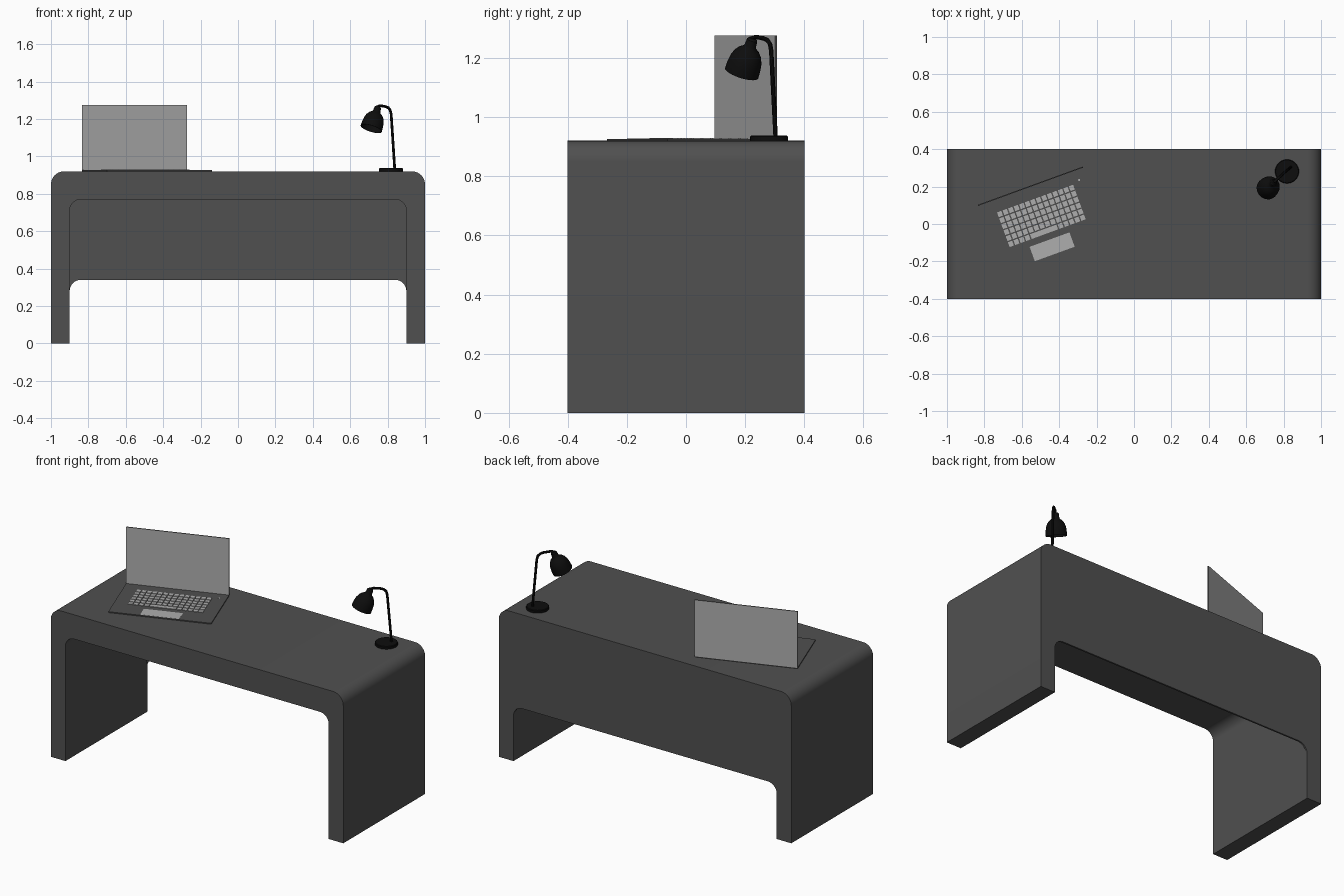
import bpy, bmesh, math
from mathutils import Matrix, Vector

if "Cube" in bpy.data.objects:
    bpy.data.objects.remove(bpy.data.objects["Cube"])


def material(name, v):
    m = bpy.data.materials.new(name)
    m.diffuse_color = (v, v, v, 1)
    m.use_nodes = True
    m.node_tree.nodes["Principled BSDF"].inputs["Base Color"].default_value = m.diffuse_color
    return m


CHARCOAL = material("charcoal", 0.08)
SILVER = material("silver grey", 0.42)
BLACK = material("black", 0.004)


def finish(name, bm, mats, smooth=True, matrix=None):
    bmesh.ops.recalc_face_normals(bm, faces=bm.faces)
    me = bpy.data.meshes.new(name)
    bm.to_mesh(me)
    bm.free()
    ob = bpy.data.objects.new(name, me)
    bpy.context.collection.objects.link(ob)
    for m in mats:
        me.materials.append(m)
    if matrix:
        ob.matrix_world = matrix
    if smooth:
        shade(ob)
    return ob


def activate(ob):
    bpy.ops.object.select_all(action='DESELECT')
    ob.select_set(True)
    bpy.context.view_layer.objects.active = ob


def shade(ob):
    activate(ob)
    bpy.ops.object.shade_smooth_by_angle(angle=math.radians(35))


def add_box(bm, x0, x1, y0, y1, z0, z1):
    mat = Matrix.Translation(((x0 + x1) / 2, (y0 + y1) / 2, (z0 + z1) / 2)) \
        @ Matrix.Diagonal((x1 - x0, y1 - y0, z1 - z0, 1))
    bmesh.ops.create_cube(bm, size=1, matrix=mat)


def arch(name, half, z0, z1, r, y0, y1):
    """Block with two rounded upper corners, extruded along y."""
    pts = [(-half, z0), (half, z0)]
    for cx, start in ((half - r, 0), (r - half, 90)):
        for i in range(13):
            a = math.radians(start + i * 7.5)
            pts.append((cx + r * math.cos(a), z1 - r + r * math.sin(a)))
    bm = bmesh.new()
    face = bm.faces.new([bm.verts.new((x, y0, z)) for x, z in pts])
    ext = bmesh.ops.extrude_face_region(bm, geom=[face])
    verts = [v for v in ext['geom'] if isinstance(v, bmesh.types.BMVert)]
    bmesh.ops.translate(bm, verts=verts, vec=(0, y1 - y0, 0))
    return finish(name, bm, [CHARCOAL], smooth=False)


# Desk: rounded block, knee space cut from the front, lower gap cut through the back
desk = arch("desk", 1.0, 0, 0.92, 0.07, -0.4, 0.4)
cutters = [arch("knee_space_cutter", 0.9, -0.1, 0.77, 0.06, -0.5, 0.39),
           arch("back_gap_cutter", 0.9, -0.1, 0.34, 0.06, -0.6, 0.5)]
for c in cutters:
    c.hide_render = True
    mod = desk.modifiers.new(c.name, 'BOOLEAN')
    mod.operation, mod.solver, mod.object = 'DIFFERENCE', 'EXACT', c
    activate(desk)
    bpy.ops.object.modifier_apply(modifier=mod.name)
for c in cutters:
    bpy.data.objects.remove(c)
shade(desk)

# Laptop: local x along the hinge, local -y toward the user
LAPTOP = Matrix.Translation((-0.834, 0.10, 0.92)) @ Matrix.Rotation(math.radians(20), 4, 'Z')
W, D, TOP = 0.597, 0.39, 0.006


def plate(name, mats, *dims):
    bm = bmesh.new()
    add_box(bm, *dims)
    return finish(name, bm, mats, False, LAPTOP)


plate("laptop_base", [CHARCOAL], 0, W, -D, 0, 0, TOP)
plate("touchpad", [SILVER], 0.183, 0.41, -0.385, -0.303, TOP - 0.002, TOP + 0.001)

# Screen: grey panel on both sides with a dark rim
screen = plate("laptop_screen", [SILVER, CHARCOAL], 0, W, -0.003, 0.003, TOP, 0.355)
for p in screen.data.polygons:
    p.material_index = 0 if abs(p.normal.y) > 0.9 else 1

# Keyboard: six rows of keys, the last one with a space bar
bm = bmesh.new()
px, py, gap = 0.44 / 14, 0.204 / 6, 0.0035
for row in range(6):
    widths = [1] * 14 if row < 5 else [1] * 4 + [5] + [1] * 5
    col = 0
    for w in widths:
        x, y = 0.079 + col * px, -0.067 - row * py
        add_box(bm, x + gap, x + w * px - gap, y - py + gap, y - gap, TOP - 0.002, TOP + 0.003)
        col += w
finish("keyboard_keys", bm, [SILVER], False, LAPTOP)

# Power button beside the hinge
bm = bmesh.new()
bmesh.ops.create_cone(bm, cap_ends=True, segments=12, radius1=0.006, radius2=0.006, depth=0.003,
                      matrix=Matrix.Translation((0.554, -0.058, TOP)))
finish("power_button", bm, [SILVER], True, LAPTOP)


def lathe(name, profile, matrix, n=32):
    """Revolve (radius, height) points around local z."""
    bm = bmesh.new()
    vs = [bm.verts.new((r, 0, z)) for r, z in profile]
    es = [bm.edges.new(e) for e in zip(vs, vs[1:])]
    bmesh.ops.spin(bm, geom=vs + es, cent=(0, 0, 0), axis=(0, 0, 1),
                   angle=math.tau, steps=n, use_duplicate=False)
    bmesh.ops.remove_doubles(bm, verts=bm.verts, dist=1e-5)
    return finish(name, bm, [BLACK], True, matrix)


# Lamp foot
lathe("lamp_foot", [(0, 0), (0.064, 0), (0.064, 0.014), (0.061, 0.017), (0, 0.017)],
      Matrix.Translation((0.818, 0.281, 0.92)))

# Lamp shade: hollow bell hung along a tilted axis
top, rim = Vector((0.75, 0.226, 1.268)), Vector((0.711, 0.187, 1.145))
aim = (rim - top).to_track_quat('Z', 'Y').to_matrix().to_4x4()
lathe("lamp_shade",
      [(0, 0), (0.012, 0.001), (0.018, 0.008), (0.02, 0.03), (0.023, 0.036), (0.036, 0.046),
       (0.048, 0.062), (0.055, 0.082), (0.058, 0.105), (0.059, 0.131), (0.056, 0.131),
       (0.055, 0.105), (0.052, 0.083), (0.045, 0.064), (0.033, 0.05), (0, 0.04)],
      Matrix.Translation(top) @ aim)

# Lamp stem: bent round tube
cu = bpy.data.curves.new("lamp_stem", 'CURVE')
cu.dimensions = '3D'
cu.bevel_depth, cu.bevel_resolution, cu.use_fill_caps = 0.0075, 3, True
path = [(0.838, 0.303, 0.93), (0.819, 0.288, 1.225), (0.814, 0.284, 1.247), (0.804, 0.275, 1.26),
        (0.79, 0.262, 1.266), (0.762, 0.237, 1.271), (0.752, 0.227, 1.269), (0.747, 0.222, 1.255)]
sp = cu.splines.new('POLY')
sp.points.add(len(path) - 1)
for p, co in zip(sp.points, path):
    p.co = (*co, 1)
cu.materials.append(BLACK)
stem = bpy.data.objects.new("lamp_stem", cu)
bpy.context.collection.objects.link(stem)
activate(stem)
bpy.ops.object.convert(target='MESH')
shade(bpy.context.view_layer.objects.active)
